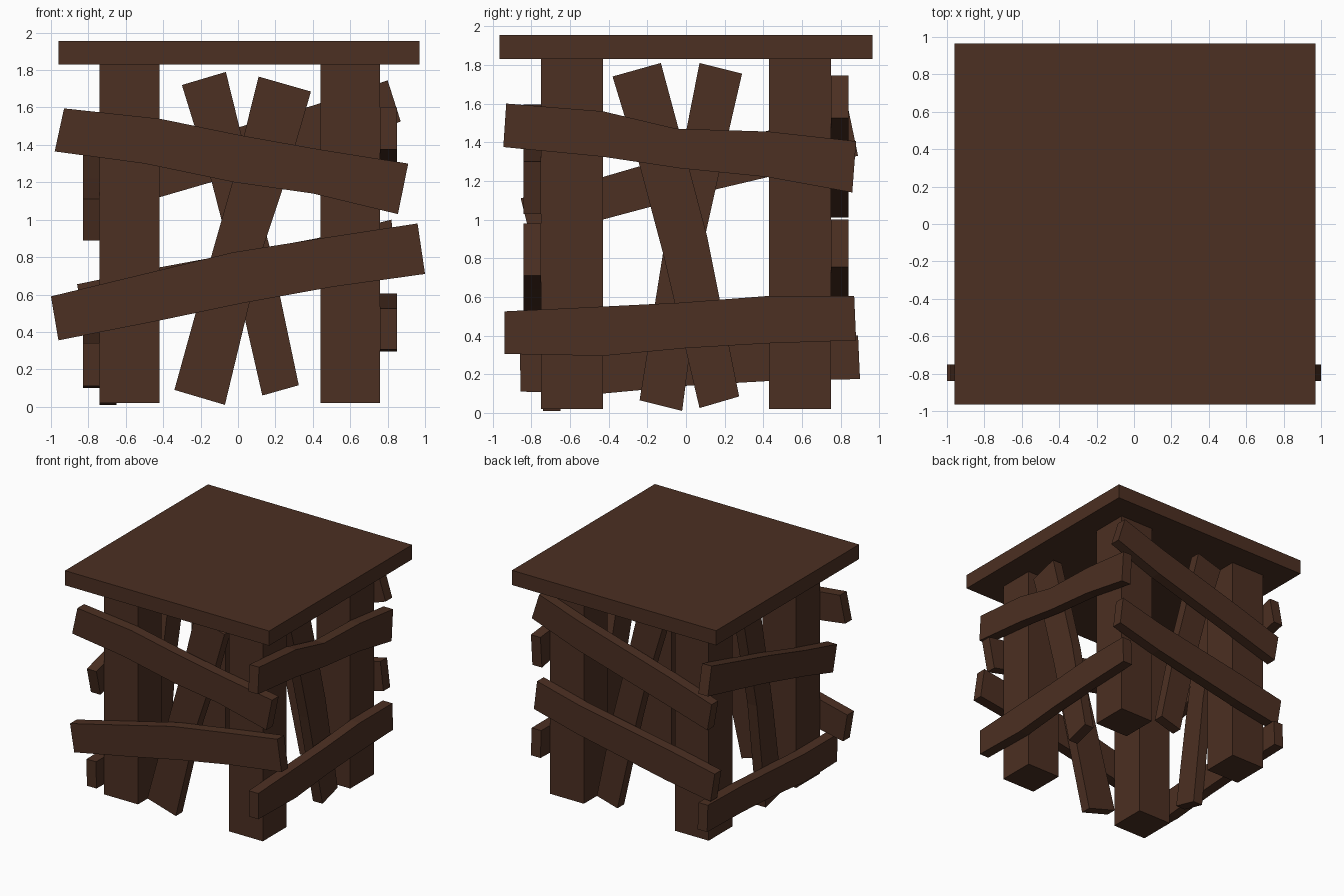
import bpy, bmesh

wood = bpy.data.materials.new("dark_wood")
wood.diffuse_color = (0.072, 0.029, 0.016, 1)


def finish(name, bm):
    bmesh.ops.recalc_face_normals(bm, faces=bm.faces)
    me = bpy.data.meshes.new(name)
    bm.to_mesh(me)
    bm.free()
    me.materials.append(wood)
    bpy.context.collection.objects.link(bpy.data.objects.new(name, me))


def box(name, x, y, z):
    bm = bmesh.new()
    bmesh.ops.create_cube(bm, size=1)
    for v in bm.verts:
        v.co = [r[0] + (c + 0.5) * (r[1] - r[0]) for c, r in zip(v.co, (x, y, z))]
    finish(name, bm)


def plank(name, axis, depth, edge_a, edge_b):
    """Slightly bent board: two matching edge outlines (u, z), extruded through depth.
    axis 'x': u runs along x, depth along y.  axis 'y': u runs along y, depth along x."""
    def pos(p, d):
        return (p[0], d, p[1]) if axis == 'x' else (d, p[0], p[1])
    bm = bmesh.new()
    rings = [[bm.verts.new(pos(p, d)) for p, d in
              ((a, depth[0]), (a, depth[1]), (b, depth[1]), (b, depth[0]))]
             for a, b in zip(edge_a, edge_b)]
    for r, s in zip(rings, rings[1:]):
        for i in range(4):
            j = (i + 1) % 4
            bm.faces.new((r[i], r[j], s[j], s[i]))
    bm.faces.new(rings[0])
    bm.faces.new(rings[-1])
    finish(name, bm)


# Table top and legs
box("table_top", (-0.96, 0.97), (-0.965, 0.965), (1.83, 1.955))
for xn, x in (("left", (-0.74, -0.42)), ("right", (0.44, 0.76))):
    for yn, y in (("front", (-0.75, -0.43)), ("back", (0.43, 0.75))):
        box(f"{yn}_{xn}_leg", x, y, (0.02, 1.83))

# Outer boards nailed across the legs
F, B, L, R = (-0.84, -0.75), (0.75, 0.84), (-0.83, -0.74), (0.76, 0.85)
plank("front_upper_board", 'x', F,
      [(-0.93, 1.595), (-0.42, 1.54), (0.02, 1.45), (0.44, 1.375), (0.91, 1.3)],
      [(-0.98, 1.365), (-0.5, 1.3), (-0.02, 1.2), (0.4, 1.14), (0.855, 1.03)])
plank("front_lower_board", 'x', F,
      [(-1.0, 0.59), (-0.42, 0.73), (-0.03, 0.825), (0.44, 0.9), (0.96, 0.98)],
      [(-0.96, 0.355), (-0.4, 0.465), (0.03, 0.555), (0.5, 0.64), (1.0, 0.71)])
plank("back_upper_board", 'x', B,
      [(-0.83, 1.24), (-0.42, 1.37), (0.4, 1.61), (0.8, 1.745)],
      [(-0.79, 1.01), (-0.42, 1.12), (0.44, 1.37), (0.87, 1.525)])
plank("back_lower_board", 'x', B,
      [(-0.86, 0.655), (-0.42, 0.745), (0.42, 0.9), (0.82, 1.0)],
      [(-0.82, 0.41), (-0.4, 0.48), (0.44, 0.65), (0.85, 0.755)])
plank("right_upper_board", 'y', R,
      [(-0.93, 1.6), (-0.43, 1.56), (-0.05, 1.47), (0.43, 1.455), (0.88, 1.405)],
      [(-0.945, 1.375), (-0.43, 1.325), (-0.03, 1.265), (0.42, 1.22), (0.86, 1.14)])
plank("right_lower_board", 'y', R,
      [(-0.94, 0.525), (-0.43, 0.55), (-0.03, 0.57), (0.43, 0.605), (0.87, 0.605)],
      [(-0.94, 0.305), (-0.43, 0.295), (0.0, 0.335), (0.43, 0.36), (0.88, 0.375)])
plank("left_upper_board", 'y', L,
      [(-0.855, 1.11), (-0.43, 1.22), (0.05, 1.36), (0.84, 1.57)],
      [(-0.8, 0.89), (-0.43, 1.0), (0.15, 1.155), (0.89, 1.33)])
plank("left_lower_board", 'y', L,
      [(-0.86, 0.34), (-0.43, 0.34), (0.0, 0.365), (0.43, 0.39), (0.89, 0.4)],
      [(-0.855, 0.11), (-0.43, 0.1), (0.0, 0.14), (0.43, 0.165), (0.9, 0.175)])

# Slanted upright boards between the legs, one per side
plank("front_slanted_board", 'x', (-0.74, -0.65),
      [(0.11, 1.765), (-0.03, 1.2), (-0.13, 0.85), (-0.34, 0.09)],
      [(0.39, 1.685), (0.24, 1.17), (0.13, 0.84), (-0.07, 0.01)])
plank("back_slanted_board", 'x', (0.65, 0.74),
      [(-0.3, 1.72), (-0.14, 1.2), (-0.05, 0.85), (0.13, 0.06)],
      [(-0.065, 1.79), (0.08, 1.2), (0.17, 0.85), (0.325, 0.115)])
plank("right_slanted_board", 'y', (0.66, 0.75),
      [(-0.38, 1.74), (-0.24, 1.28), (-0.12, 0.83), (0.07, 0.025)],
      [(-0.13, 1.81), (0.015, 1.27), (0.11, 0.91), (0.275, 0.085)])
plank("left_slanted_board", 'y', (-0.74, -0.65),
      [(0.07, 1.81), (-0.05, 1.2), (-0.12, 0.82), (-0.24, 0.065)],
      [(0.29, 1.755), (0.16, 1.19), (0.1, 0.92), (-0.02, 0.01)])
